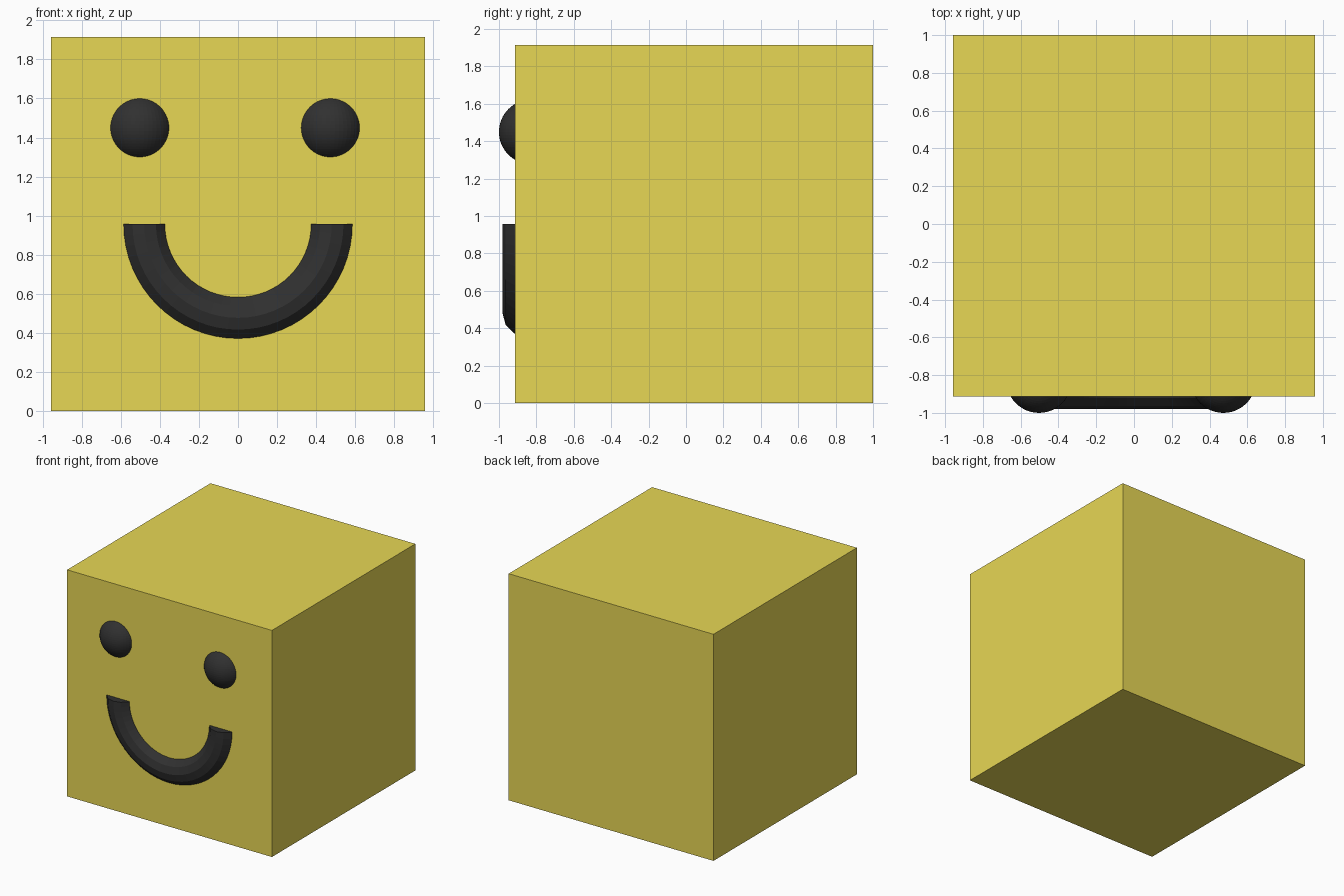
import bpy, bmesh
from math import pi
from mathutils import Matrix, Vector

if "Cube" in bpy.data.objects:
    bpy.data.objects.remove(bpy.data.objects["Cube"])

SIZE = 1.914
FACE_Y = 1.0 - SIZE


def material(name, color):
    m = bpy.data.materials.new(name)
    m.diffuse_color = (*color, 1)
    m.use_nodes = True
    m.node_tree.nodes["Principled BSDF"].inputs["Base Color"].default_value = m.diffuse_color
    return m


def add_object(name, bm, mat):
    bmesh.ops.recalc_face_normals(bm, faces=bm.faces)
    mesh = bpy.data.meshes.new(name)
    bm.to_mesh(mesh)
    bm.free()
    mesh.materials.append(mat)
    obj = bpy.data.objects.new(name, mesh)
    bpy.context.collection.objects.link(obj)
    return obj


yellow = material("yellow", (0.80, 0.68, 0.09))
black = material("black", (0.03, 0.03, 0.03))

# Head block
bm = bmesh.new()
bmesh.ops.create_cube(bm, size=SIZE,
                      matrix=Matrix.Translation((0, FACE_Y + SIZE / 2, SIZE / 2)))
add_object("head", bm, yellow)

# Eyes, spheres partly sunk in the front face
for name, x in (("left_eye", -0.503), ("right_eye", 0.473)):
    bm = bmesh.new()
    bmesh.ops.create_uvsphere(bm, u_segments=48, v_segments=32, radius=0.173,
                              matrix=Matrix.Translation((x, -0.827, 1.45)))
    add_object(name, bm, black)

# Mouth, a twelve-sided profile spun through the lower half circle
centre = Vector((0, -0.86, 0.957))
bm = bmesh.new()
ring = bmesh.ops.create_circle(bm, segments=12, radius=0.12, cap_ends=False,
                               matrix=Matrix.Translation(centre + Vector((0.48, 0, 0))))
bmesh.ops.spin(bm, geom=bm.verts[:] + bm.edges[:], cent=centre, axis=(0, 1, 0),
               angle=pi, steps=32, use_duplicate=False)
bmesh.ops.holes_fill(bm, edges=[e for e in bm.edges if e.is_boundary], sides=0)
add_object("mouth", bm, black)
